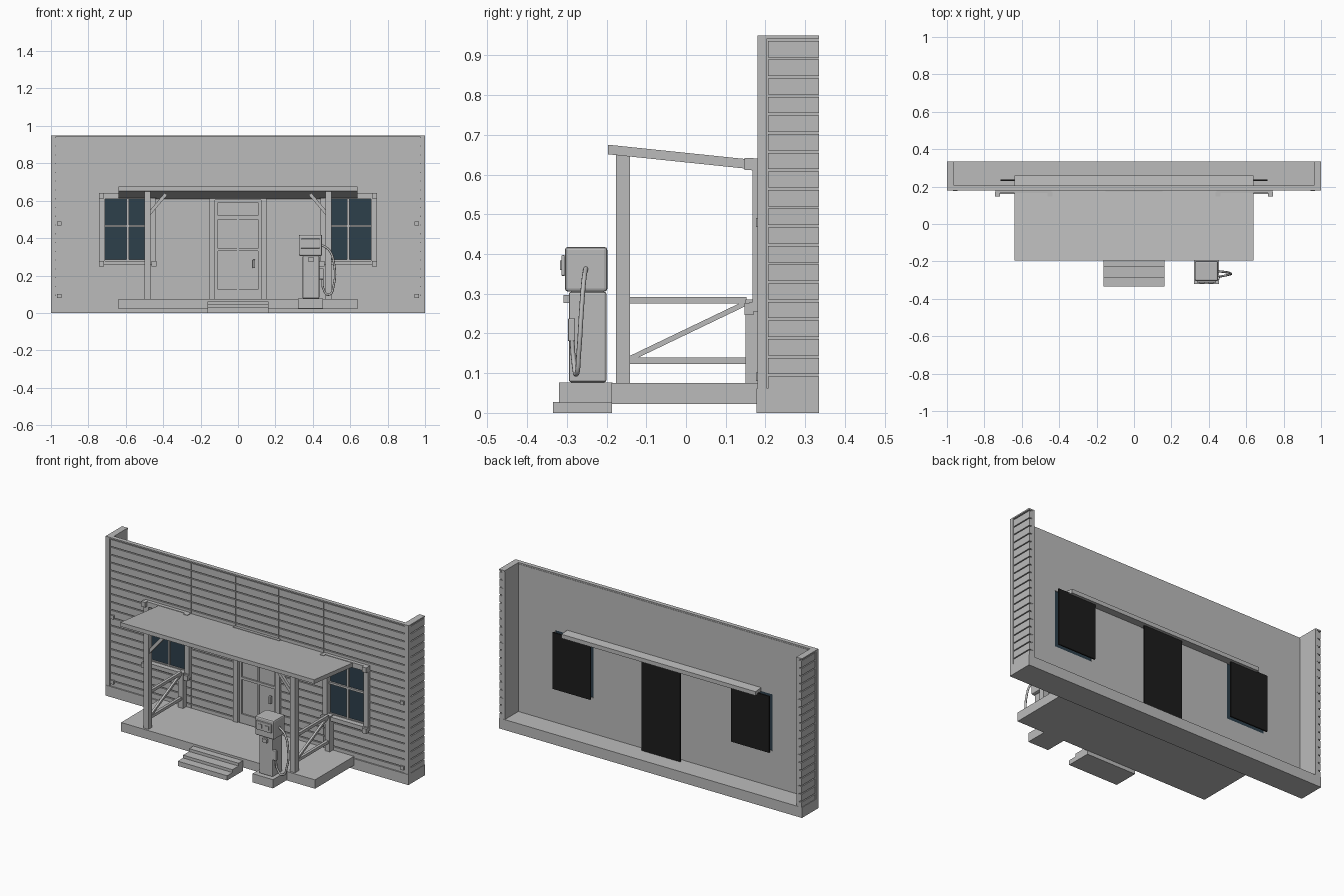
import bpy, bmesh
from mathutils import Vector

if "Cube" in bpy.data.objects:
    bpy.data.objects.remove(bpy.data.objects["Cube"], do_unlink=True)


def material(name, rgb):
    m = bpy.data.materials.new(name)
    m.use_nodes = True
    m.diffuse_color = (*rgb, 1)
    m.node_tree.nodes["Principled BSDF"].inputs["Base Color"].default_value = (*rgb, 1)
    return m


GREY = material("plain grey", (0.5, 0.5, 0.5))
GLASS = material("dark blue glass", (0.026, 0.05, 0.07))
BLACK = material("black backing", (0.012, 0.012, 0.012))


def boxes(name, ranges, mat=GREY, bevel=0):
    """One object from boxes given as (x0, x1, y0, y1, z0, z1)."""
    bm = bmesh.new()
    for r in ranges:
        lo, hi = Vector(r[0::2]), Vector(r[1::2])
        for v in bmesh.ops.create_cube(bm, size=1)["verts"]:
            v.co = (lo + hi) / 2 + v.co * (hi - lo)
    mesh = bpy.data.meshes.new(name)
    bm.to_mesh(mesh)
    bm.free()
    ob = bpy.data.objects.new(name, mesh)
    bpy.context.collection.objects.link(ob)
    mesh.materials.append(mat)
    if bevel:
        mod = ob.modifiers.new("bevel", "BEVEL")
        mod.width, mod.segments = bevel, 2
    return ob


def both(*ranges):
    """The boxes and their mirror images in x."""
    return [*ranges, *((-r[1], -r[0], *r[2:]) for r in ranges)]


def beam(name, a, b, width):
    """Square bar between two points."""
    a, b = Vector(a), Vector(b)
    w, half = width / 2, (b - a).length / 2
    ob = boxes(name, [(-w, w, -w, w, -half, half)])
    ob.location = (a + b) / 2
    ob.rotation_euler = (b - a).to_track_quat("Z", "Y").to_euler()


def tube(name, points, radius):
    """Round hose through the points."""
    curve = bpy.data.curves.new(name, "CURVE")
    curve.dimensions = "3D"
    curve.bevel_depth, curve.bevel_resolution = radius, 2
    curve.resolution_u = 6
    curve.use_fill_caps = True
    spline = curve.splines.new("BEZIER")
    spline.bezier_points.add(len(points) - 1)
    for p, co in zip(spline.bezier_points, points):
        p.co = co
        p.handle_left_type = p.handle_right_type = "AUTO"
    curve.materials.append(GREY)
    bpy.context.collection.objects.link(bpy.data.objects.new(name, curve))


# Foundation and boarded facade
boxes("foundation", [(-1, 1, 0.178, 0.335, 0, 0.062)])
PITCH, GAP, TOP = 0.0469, 0.006, 0.942
rows = []
z = TOP
while z > 0.07:
    rows.append((max(z - PITCH, 0.06), z - GAP))
    z -= PITCH
seams = (-0.974, -0.44, -0.145, 0.14, 0.435, 0.974)
planks = boxes("front_planks", [(a + 0.0015, b - 0.0015, 0.186, 0.199, z0, z1)
                                for z0, z1 in rows for a, b in zip(seams, seams[1:])])
wall = boxes("front_wall", [(-0.974, 0.974, 0.194, 0.207, 0.06, TOP)])

# Window and door openings
WX, WH, WZ0, WZ1 = 0.59, 0.125, 0.275, 0.612
cutter = boxes("opening_cutter", [*both((WX - WH, WX + WH, 0.1, 0.25, WZ0, WZ1)),
                                  (-0.126, 0.126, 0.1, 0.25, 0.05, 0.61)])
cutter.hide_render = True
for ob in (planks, wall):
    mod = ob.modifiers.new("openings", "BOOLEAN")
    mod.object, mod.solver = cutter, "EXACT"
    bpy.context.view_layer.objects.active = ob
    bpy.ops.object.modifier_apply(modifier=mod.name)
bpy.data.objects.remove(cutter, do_unlink=True)

# Side returns, corner boards and top trim
boxes("side_planks", both(*((0.974, 0.997, 0.206, 0.335, z0, z1) for z0, z1 in rows)))
boxes("side_walls", both((0.962, 0.984, 0.2, 0.334, 0.06, TOP)))
boxes("corner_boards", both((0.974, 1, 0.18, 0.204, 0.06, TOP)))
boxes("top_trim", [(-1, 1, 0.18, 0.205, TOP, 0.95), *both((0.962, 1, 0.205, 0.335, TOP, 0.95))])
boxes("wall_blocks", both(*((0.945, 0.968, 0.176, 0.19, z, z + 0.022) for z in (0.08, 0.468))))

# Windows
boxes("window_glass", both((WX - WH, WX + WH, 0.199, 0.203, WZ0, WZ1)), GLASS)
boxes("window_sashes", both(
    (WX - 0.006, WX + 0.006, 0.19, 0.2, WZ0, WZ1),
    (WX - WH, WX + WH, 0.188, 0.2, 0.459, 0.471),
    (WX - WH, WX + WH, 0.19, 0.2, WZ0, WZ0 + 0.01)))
boxes("window_frames", both(
    (WX - 0.15, WX - 0.12, 0.168, 0.2, 0.265, 0.62),
    (WX + 0.12, WX + 0.15, 0.168, 0.2, 0.265, 0.62),
    (WX - 0.15, WX + 0.15, 0.165, 0.2, 0.61, 0.64),
    (WX - 0.15, WX + 0.15, 0.16, 0.2, 0.255, 0.279)))
boxes("window_corner_blocks", both(*(
    (x - 0.013, x + 0.013, 0.147, 0.17, z, z + 0.03)
    for x in (WX - 0.14, WX + 0.14) for z in (0.247, 0.612))))

# Door with panes, rails and handle
boxes("door_panel", [(-0.126, 0.126, 0.197, 0.204, 0.062, 0.61)])
boxes("door_frame", [*both((0.123, 0.152, 0.172, 0.2, 0.062, 0.62)),
                     (-0.152, 0.152, 0.17, 0.2, 0.603, 0.64)])
boxes("door_rails", [*both((0.108, 0.123, 0.188, 0.198, 0.07, 0.603)),
                     *((-0.108, 0.108, 0.188, 0.198, z0, z1) for z0, z1 in
                       ((0.07, 0.125), (0.33, 0.345), (0.5, 0.52), (0.59, 0.603))),
                     (-0.005, 0.005, 0.19, 0.198, 0.125, 0.5)])
boxes("door_handle", [(0.078, 0.092, 0.172, 0.19, 0.24, 0.285)], bevel=0.003)

# Dark plates behind the openings
boxes("opening_backing", [*both((WX - WH, WX + WH, 0.23, 0.238, WZ0, WZ1)),
                          (-0.128, 0.128, 0.23, 0.238, 0.064, 0.61)], BLACK)

# Porch deck and steps
boxes("porch_deck", [(-0.64, 0.64, -0.188, 0.18, 0.022, 0.075)])
boxes("steps", [(-0.163, 0.163, y, -0.186, z0, z1) for y, z0, z1 in
                ((-0.335, 0, 0.028), (-0.285, 0.028, 0.045), (-0.228, 0.045, 0.062))])

# Sloping porch roof, running through the wall
roof = boxes("porch_roof", [(-0.64, 0.64, -0.196, 0.258, 0, 0.024)])
for v in roof.data.vertices:
    v.co.z += 0.651 - 0.104 * (v.co.y + 0.196)

# Posts, railings and knee braces
boxes("front_posts", both((0.468, 0.5, -0.176, -0.141, 0.075, 0.652)))
boxes("back_posts", both((0.468, 0.5, 0.15, 0.185, 0.075, 0.285)))
boxes("railings", both(*((0.476, 0.493, -0.142, 0.152, z, z + 0.017) for z in (0.123, 0.275))))
for s, side in ((1, "left"), (-1, "right")):
    beam(side + "_rail_diagonal", (s * 0.484, -0.14, 0.137), (s * 0.484, 0.152, 0.277), 0.013)
    beam(side + "_knee_brace", (s * 0.475, -0.158, 0.53), (s * 0.385, -0.158, 0.636), 0.018)

# Fuel pump
boxes("pump_base", [(0.32, 0.455, -0.32, -0.185, 0.025, 0.077)])
boxes("pump_body", [(0.345, 0.435, -0.295, -0.2, 0.077, 0.305)], bevel=0.006)
boxes("pump_head", [(0.325, 0.45, -0.305, -0.198, 0.305, 0.418)], bevel=0.008)
boxes("pump_display", [(0.337, 0.438, -0.314, -0.304, 0.345, 0.397)], bevel=0.003)
boxes("pump_dials", [(x, x + 0.026, -0.317, -0.313, 0.36, 0.383) for x in (0.351, 0.398)])
boxes("pump_plate", [(0.375, 0.405, -0.308, -0.294, 0.276, 0.297)])
boxes("nozzle_holder", [(0.434, 0.458, -0.297, -0.279, 0.18, 0.238)], bevel=0.003)
tube("hose", [(0.445, -0.252, 0.365), (0.488, -0.257, 0.335), (0.514, -0.263, 0.26),
              (0.512, -0.27, 0.15), (0.485, -0.276, 0.097), (0.458, -0.282, 0.125),
              (0.452, -0.288, 0.2)], 0.006)
